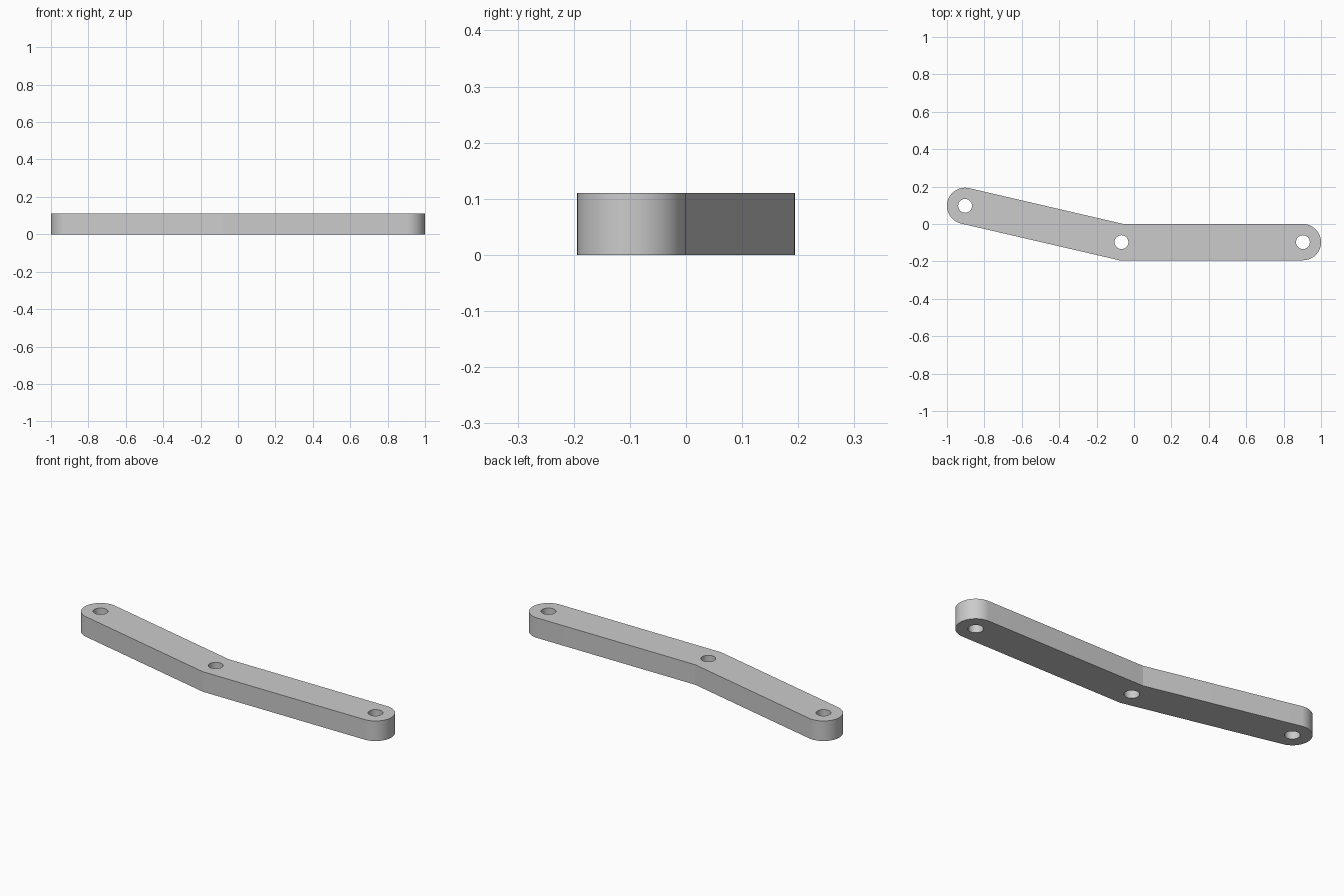
import bpy
import bmesh
from math import pi, cos, sin, tan, atan2
from mathutils import Vector

cube = bpy.data.objects.get("Cube")
if cube:
    bpy.data.objects.remove(cube, do_unlink=True)

HEIGHT, RADIUS, HOLE = 0.11, 0.097, 0.037
left_end = Vector((-0.903, 0.097))
elbow = Vector((-0.067, -0.097))
right_end = Vector((0.903, -0.097))


def arc(center, radius, start, sweep, steps):
    return [center + radius * Vector((cos(start + sweep * i / steps),
                                      sin(start + sweep * i / steps)))
            for i in range(steps + 1)]


# Bent bar outline: two rounded ends joined by a mitred elbow
direction = elbow - left_end
tilt = atan2(direction.y, direction.x)
miter = Vector((-tan(tilt / 2), 1)) * RADIUS
outline = arc(right_end, RADIUS, -pi / 2, pi, 32)
outline.append(elbow + miter)
outline += arc(left_end, RADIUS, tilt + pi / 2, pi, 32)
outline.append(elbow - miter)

# Pin holes at both ends and at the elbow
holes = [arc(p, HOLE, 0, 2 * pi, 40)[:-1] for p in (left_end, elbow, right_end)]

# Fill the flat plate around the holes, then extrude it upward
bm = bmesh.new()
edges = []
for loop in [outline] + holes:
    verts = [bm.verts.new((p.x, p.y, 0)) for p in loop]
    edges += [bm.edges.new((a, b)) for a, b in zip(verts, verts[1:] + verts[:1])]
bmesh.ops.triangle_fill(bm, edges=edges, use_beauty=True, normal=(0, 0, 1))
top = bmesh.ops.extrude_face_region(bm, geom=bm.faces[:], use_keep_orig=True)
bmesh.ops.translate(bm, vec=(0, 0, HEIGHT),
                    verts=[g for g in top["geom"] if isinstance(g, bmesh.types.BMVert)])
bmesh.ops.recalc_face_normals(bm, faces=bm.faces[:])

mesh = bpy.data.meshes.new("bent_link_arm")
bm.to_mesh(mesh)
bm.free()
arm = bpy.data.objects.new("bent_link_arm", mesh)
bpy.context.collection.objects.link(arm)

# Plain grey finish
grey = bpy.data.materials.new("light_grey")
grey.use_nodes = True
color = (0.6, 0.6, 0.6, 1)
grey.diffuse_color = color
next(n for n in grey.node_tree.nodes
     if n.type == "BSDF_PRINCIPLED").inputs["Base Color"].default_value = color
mesh.materials.append(grey)

# Smooth round walls, sharp rims
bpy.ops.object.select_all(action="DESELECT")
arm.select_set(True)
bpy.context.view_layer.objects.active = arm
bpy.ops.object.shade_smooth_by_angle(angle=pi / 18)
